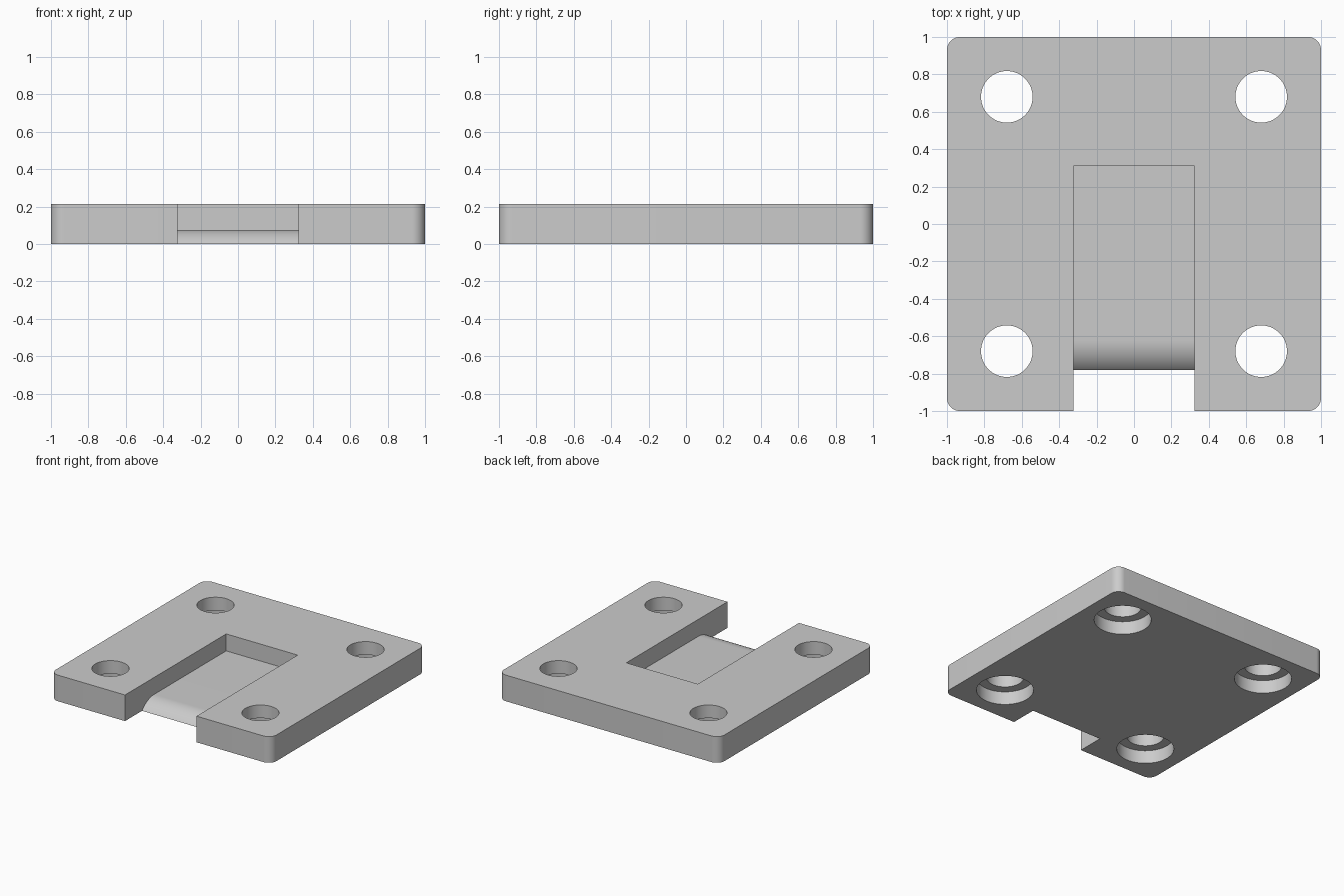
import bpy
import bmesh
from math import sin, cos, pi, asin

if "Cube" in bpy.data.objects:
    bpy.data.objects.remove(bpy.data.objects["Cube"])

HEIGHT = 0.214
CORNER = 0.07
HALF_SLOT = 0.324

grey = bpy.data.materials.new("plain grey")
grey.use_nodes = True
colour = (0.6, 0.6, 0.6, 1)
grey.diffuse_color = colour
grey.node_tree.nodes["Principled BSDF"].inputs["Base Color"].default_value = colour


def prism(name, outline, offset):
    """Extrude a closed outline of 3D points along an offset."""
    bm = bmesh.new()
    face = bm.faces.new([bm.verts.new(p) for p in outline])
    top = bmesh.ops.extrude_face_region(bm, geom=[face])
    moved = [v for v in top["geom"] if isinstance(v, bmesh.types.BMVert)]
    bmesh.ops.translate(bm, verts=moved, vec=offset)
    bmesh.ops.recalc_face_normals(bm, faces=bm.faces)
    mesh = bpy.data.meshes.new(name)
    bm.to_mesh(mesh)
    bm.free()
    obj = bpy.data.objects.new(name, mesh)
    bpy.context.collection.objects.link(obj)
    mesh.materials.append(grey)
    return obj


def circle(x, y, z, radius, steps=64):
    return [(x + radius * cos(2 * pi * i / steps),
             y + radius * sin(2 * pi * i / steps), z) for i in range(steps)]


def cut(target, cutter):
    mod = target.modifiers.new("cut", 'BOOLEAN')
    mod.operation = 'DIFFERENCE'
    mod.solver = 'EXACT'
    mod.object = cutter
    bpy.context.view_layer.objects.active = target
    bpy.ops.object.modifier_apply(modifier=mod.name)
    bpy.data.objects.remove(cutter)


# Square plate with rounded corners
outline = []
for quarter, (sx, sy) in enumerate([(1, 1), (-1, 1), (-1, -1), (1, -1)]):
    for i in range(13):
        a = (quarter + i / 12) * pi / 2
        outline.append((sx * (1 - CORNER) + CORNER * cos(a),
                        sy * (1 - CORNER) + CORNER * sin(a), 0))
plate = prism("mounting_plate", outline, (0, 0, HEIGHT))

# Front slot: flat floor that rolls down to the underside, open at the front
floor, roll_start, radius = 0.075, -0.62, 0.208
end = asin(0.16 / radius)
side = [(-HALF_SLOT, 0.31, 0.4), (-HALF_SLOT, 0.31, floor)]
for i in range(17):
    a = end * i / 16
    side.append((-HALF_SLOT, roll_start - radius * sin(a), floor - radius * (1 - cos(a))))
side += [(-HALF_SLOT, -0.78, -0.2), (-HALF_SLOT, -1.2, -0.2), (-HALF_SLOT, -1.2, 0.4)]
cut(plate, prism("slot_cutter", side, (2 * HALF_SLOT, 0, 0)))

# Four bolt holes, counterbored from below
for x in (-0.68, 0.68):
    for y in (-0.68, 0.68):
        cut(plate, prism("hole_cutter", circle(x, y, -0.1, 0.138), (0, 0, 0.5)))
        cut(plate, prism("bore_cutter", circle(x, y, -0.1, 0.212), (0, 0, 0.207)))

# Smooth curves, crisp edges
bpy.ops.object.select_all(action='DESELECT')
plate.select_set(True)
bpy.context.view_layer.objects.active = plate
bpy.ops.object.shade_smooth_by_angle(angle=pi / 6)
